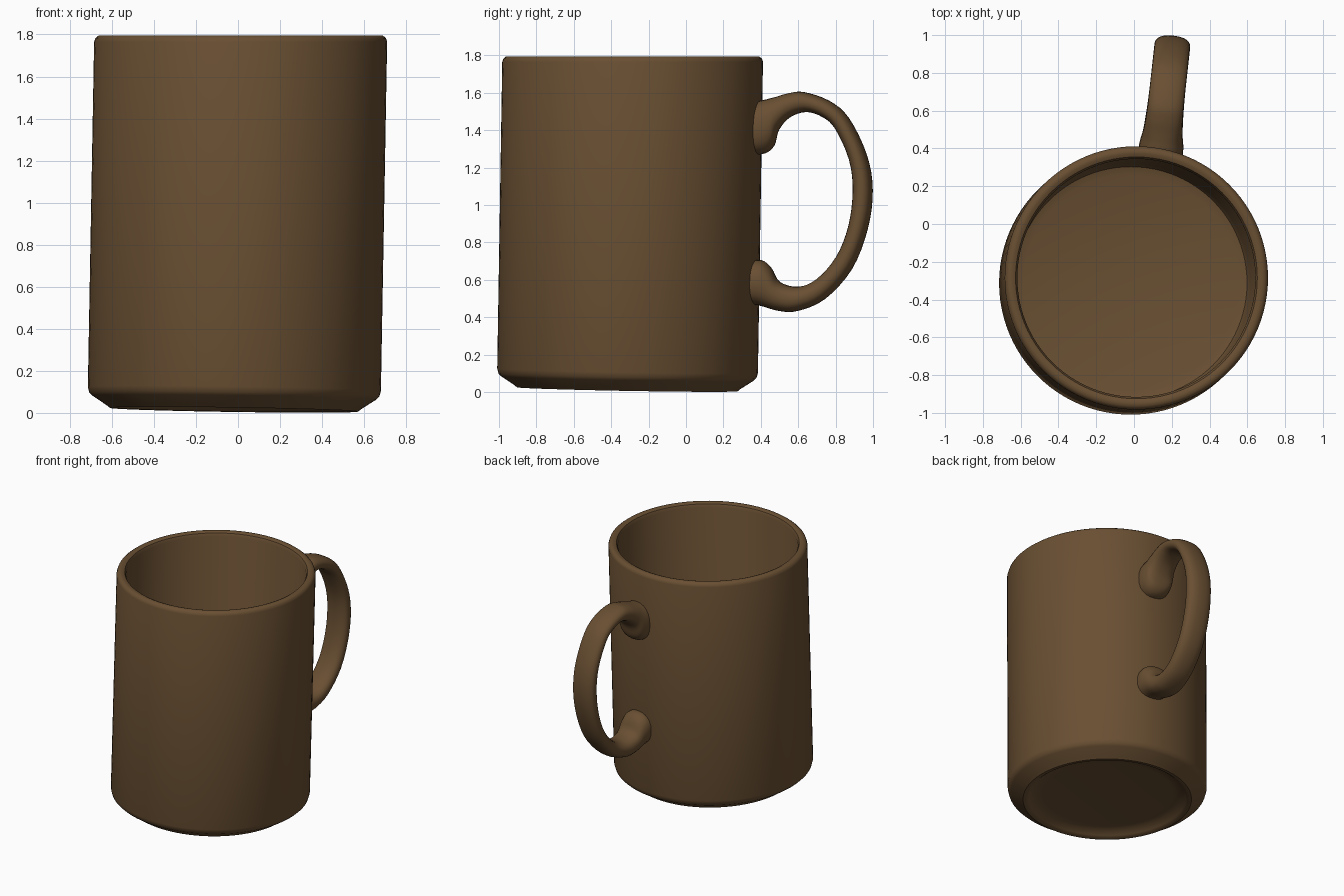
import bpy, bmesh, math
from mathutils import Vector

cube = bpy.data.objects.get("Cube")
if cube:
    bpy.data.objects.remove(cube, do_unlink=True)

clay = bpy.data.materials.new("brown_glaze")
clay.use_nodes = True
clay.diffuse_color = (0.141, 0.078, 0.032, 1)
clay.node_tree.nodes["Principled BSDF"].inputs["Base Color"].default_value = clay.diffuse_color


def finish(bm, name, angle):
    bmesh.ops.recalc_face_normals(bm, faces=bm.faces)
    mesh = bpy.data.meshes.new(name)
    bm.to_mesh(mesh)
    bm.free()
    mesh.materials.append(clay)
    obj = bpy.data.objects.new(name, mesh)
    bpy.context.collection.objects.link(obj)
    bpy.ops.object.select_all(action="DESELECT")
    obj.select_set(True)
    bpy.context.view_layer.objects.active = obj
    bpy.ops.object.shade_smooth_by_angle(angle=math.radians(angle))
    return obj


def bridge(bm, a, b):
    n = len(a)
    for i in range(n):
        bm.faces.new((a[i], a[(i + 1) % n], b[(i + 1) % n], b[i]))


# Mug body: one closed wall profile (radius, height) from underside to inner floor
profile = [(0.45, 0.045), (0.52, 0.038), (0.55, 0.012), (0.565, 0.002), (0.59, 0.0),
           (0.605, 0.012), (0.675, 0.058), (0.69, 0.073), (0.697, 0.1), (0.697, 1.765),
           (0.691, 1.783), (0.677, 1.794), (0.658, 1.795), (0.64, 1.787), (0.63, 1.765),
           (0.63, 0.17), (0.615, 0.135), (0.57, 0.12)]
SIDES = 96
HEIGHT = 1.795
bm = bmesh.new()
rings = []
for r, z in profile:
    t = z / HEIGHT
    ring = []
    for i in range(SIDES):
        a = 2 * math.pi * i / SIDES
        x, y = r * math.cos(a), r * math.sin(a)
        # the body leans slightly and its foot is not quite level
        foot = (1 - t) * (0.015 - 0.015 * x - 0.018 * y)
        ring.append(bm.verts.new((x - 0.019 + 0.032 * t, y - 0.314 + 0.029 * t, z + foot)))
    rings.append(ring)
for a, b in zip(rings, rings[1:]):
    bridge(bm, a, b)
bm.faces.new(rings[0])
bm.faces.new(rings[-1])
finish(bm, "mug_body", 40)

# Handle: sections as outer (y, z), inner (y, z), half width
sections = [
    (0.345, 1.535, 0.345, 1.27, 0.118), (0.39, 1.555, 0.42, 1.275, 0.118),
    (0.43, 1.565, 0.47, 1.315, 0.112), (0.48, 1.578, 0.495, 1.40, 0.104),
    (0.55, 1.598, 0.555, 1.468, 0.098), (0.63, 1.604, 0.645, 1.497, 0.095),
    (0.765, 1.558, 0.735, 1.467, 0.095), (0.87, 1.465, 0.80, 1.405, 0.095),
    (0.965, 1.27, 0.872, 1.245, 0.095), (0.997, 1.08, 0.893, 1.08, 0.095),
    (0.97, 0.87, 0.87, 0.89, 0.095), (0.885, 0.655, 0.805, 0.725, 0.095),
    (0.74, 0.495, 0.70, 0.605, 0.095), (0.595, 0.433, 0.60, 0.563, 0.098),
    (0.50, 0.433, 0.50, 0.59, 0.104), (0.42, 0.455, 0.455, 0.665, 0.112),
    (0.38, 0.465, 0.405, 0.705, 0.118), (0.33, 0.47, 0.33, 0.70, 0.118),
]


def smooth_sections(keys, steps):
    """Catmull-Rom interpolation between the handle sections."""
    pts = [keys[0]] + keys + [keys[-1]]
    out = []
    for p, q, r, s in zip(pts, pts[1:], pts[2:], pts[3:]):
        for k in range(steps):
            t = k / steps
            out.append([0.5 * (2 * b + (c - a) * t + (2 * a - 5 * b + 4 * c - d) * t * t
                               + (3 * b - a - 3 * c + d) * t ** 3)
                        for a, b, c, d in zip(p, q, r, s)])
    out.append(keys[-1])
    return out


def rounded(v):
    return math.copysign(abs(v) ** 0.85, v)


SLANT = 0.11
side = Vector((1, -SLANT, 0)).normalized()
bm = bmesh.new()
rings = []
for oy, oz, iy, iz, half in smooth_sections(sections, 4):
    outer = Vector((0.143 + SLANT * (oy - 0.4), oy, oz))
    inner = Vector((0.143 + SLANT * (iy - 0.4), iy, iz))
    mid, up = (outer + inner) / 2, (outer - inner) / 2
    ring = []
    for i in range(24):
        a = 2 * math.pi * i / 24
        ring.append(bm.verts.new(mid + side * half * rounded(math.cos(a)) + up * rounded(math.sin(a))))
    rings.append(ring)
for a, b in zip(rings, rings[1:]):
    bridge(bm, a, b)
bm.faces.new(rings[0])
bm.faces.new(rings[-1])
finish(bm, "handle", 60)
